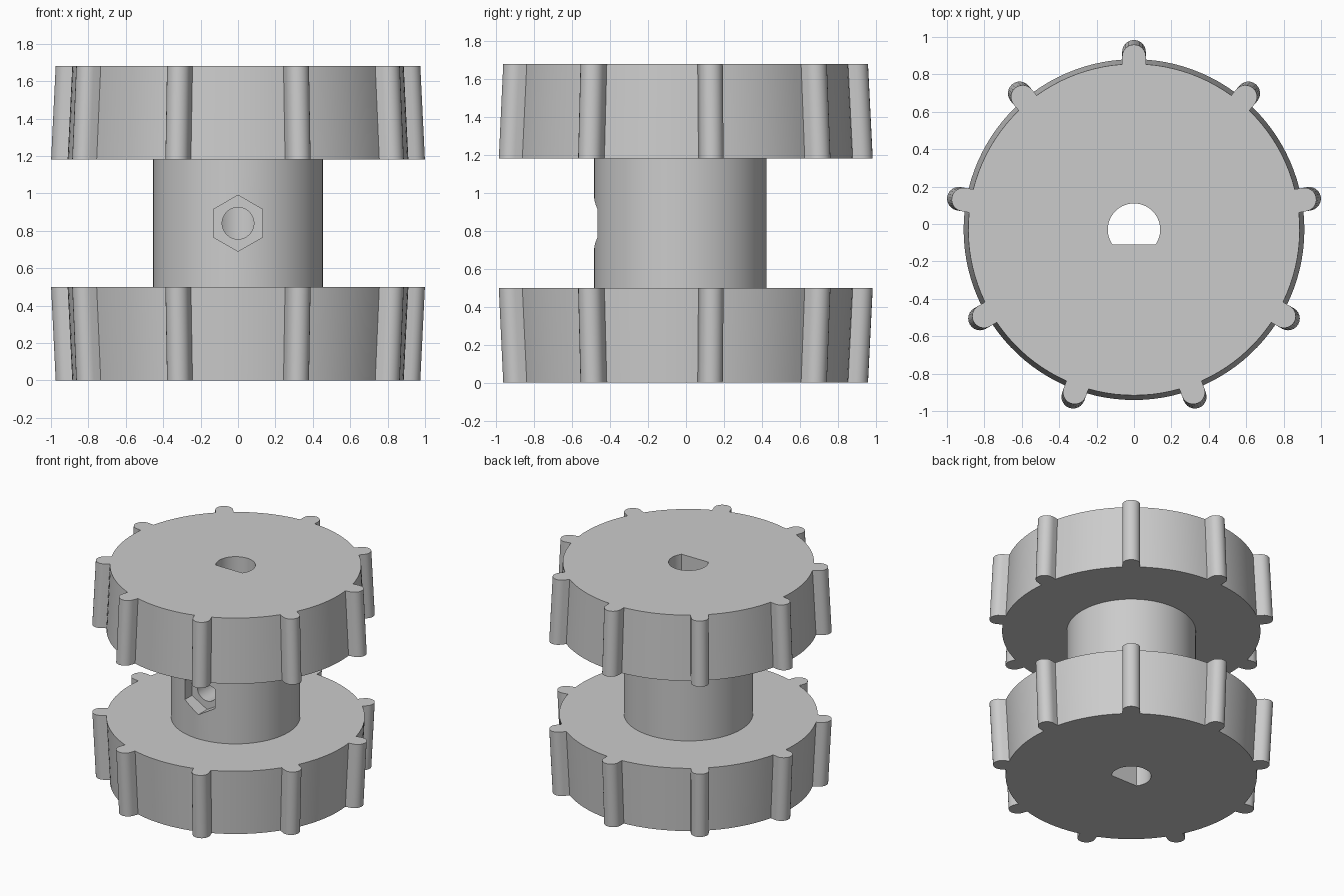
import bpy, bmesh, math
from math import sin, cos, asin, pi, radians

if "Cube" in bpy.data.objects:
    bpy.data.objects.remove(bpy.data.objects["Cube"])

CY = -0.03                      # axis position in y
RIDGES = 9
RIDGE_W = 0.063                 # ridge half width

grey = bpy.data.materials.new("light grey")
grey.diffuse_color = (0.6, 0.6, 0.6, 1)
grey.use_nodes = True
grey.node_tree.nodes["Principled BSDF"].inputs["Base Color"].default_value = grey.diffuse_color


def loft(name, ring_a, ring_b):
    """Closed solid between two outlines with equal point counts."""
    bm = bmesh.new()
    a = [bm.verts.new(p) for p in ring_a]
    b = [bm.verts.new(p) for p in ring_b]
    n = len(a)
    for i in range(n):
        j = (i + 1) % n
        bm.faces.new((a[i], a[j], b[j], b[i]))
    bm.faces.new(a[::-1])
    bm.faces.new(b)
    bmesh.ops.recalc_face_normals(bm, faces=bm.faces)
    mesh = bpy.data.meshes.new(name)
    bm.to_mesh(mesh)
    bm.free()
    mesh.materials.append(grey)
    ob = bpy.data.objects.new(name, mesh)
    bpy.context.collection.objects.link(ob)
    return ob


def wheel_outline(disc_r, ridge_c, z):
    """Disc outline with round-nosed ridges."""
    pts = []
    step = 2 * pi / RIDGES
    half = asin(RIDGE_W / disc_r)
    for k in range(RIDGES):
        a = pi / 2 + k * step
        # disc arc leading up to the ridge
        for i in range(11):
            t = a - step + half + (step - 2 * half) * i / 10
            pts.append((disc_r * cos(t), CY + disc_r * sin(t), z))
        # round nose
        for i in range(13):
            t = a - pi / 2 + pi * i / 12
            pts.append((ridge_c * cos(a) + RIDGE_W * cos(t),
                        CY + ridge_c * sin(a) + RIDGE_W * sin(t), z))
    return pts


def ring_z(r, z, n):
    return [(r * cos(2 * pi * i / n), CY + r * sin(2 * pi * i / n), z) for i in range(n)]


def ring_y(r, y, n):
    # ring facing the front, first point at the top
    return [(r * sin(2 * pi * i / n), y, 0.84 + r * cos(2 * pi * i / n)) for i in range(n)]


def d_outline(z, r=0.14, flat=-0.08, n=40):
    # round bore with a flat on the front side
    a0 = asin(flat / r)
    a1 = pi - a0
    return [(r * cos(a0 + (a1 - a0) * i / n), CY + r * sin(a0 + (a1 - a0) * i / n), z)
            for i in range(n + 1)]


def combine(target, other, op):
    mod = target.modifiers.new(op.lower(), 'BOOLEAN')
    mod.operation = op
    mod.solver = 'EXACT'
    mod.object = other
    bpy.ops.object.select_all(action='DESELECT')
    bpy.context.view_layer.objects.active = target
    target.select_set(True)
    bpy.ops.object.modifier_apply(modifier=mod.name)
    bpy.data.objects.remove(other)


NARROW, WIDE = (0.886, 0.926), (0.911, 0.951)

# hub joined with the two tapered wheels
spool = loft("ridged_spool", ring_z(0.455, 0.25, 96), ring_z(0.455, 1.43, 96))
lower = loft("lower_wheel", wheel_outline(*NARROW, 0), wheel_outline(*WIDE, 0.5))
upper = loft("upper_wheel", wheel_outline(*WIDE, 1.18), wheel_outline(*NARROW, 1.68))
combine(spool, lower, 'UNION')
combine(spool, upper, 'UNION')

# shaft bore, hexagonal nut pocket and screw hole
combine(spool, loft("shaft_bore", d_outline(-0.2), d_outline(1.9)), 'DIFFERENCE')
combine(spool, loft("nut_pocket", ring_y(0.15, -0.6, 6), ring_y(0.15, -0.38, 6)), 'DIFFERENCE')
combine(spool, loft("screw_hole", ring_y(0.085, -0.6, 32), ring_y(0.085, -0.04, 32)), 'DIFFERENCE')

bpy.ops.object.shade_smooth_by_angle(angle=radians(30))
